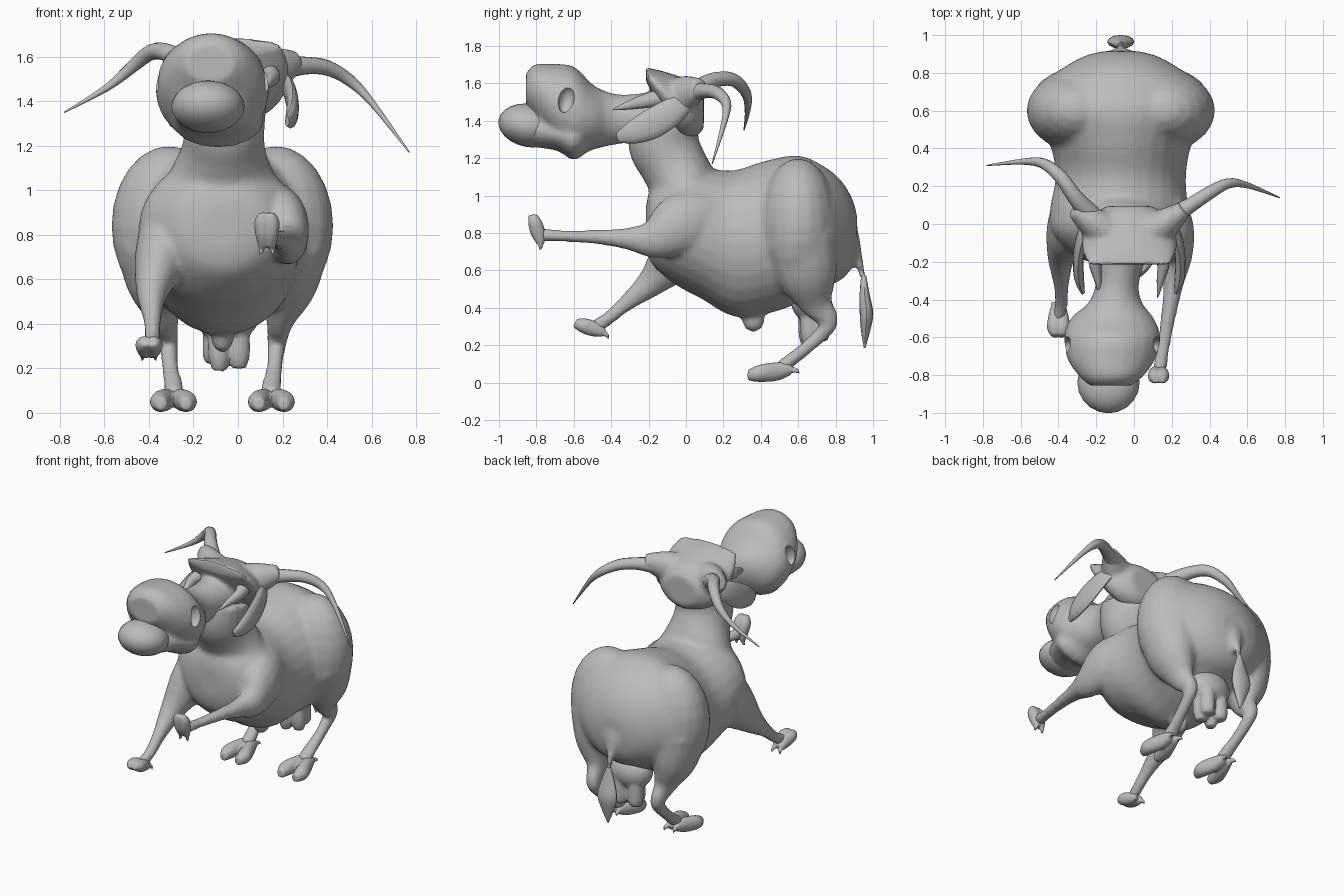
import bpy, bmesh, math
from mathutils import Vector, Matrix

if "Cube" in bpy.data.objects:
    bpy.data.objects.remove(bpy.data.objects["Cube"])

MID = -0.07        # symmetry plane of the torso
BROW_MID = -0.025  # symmetry plane of the turned head

hide = bpy.data.materials.new("grey hide")
hide.use_nodes = True
grey = (0.5, 0.5, 0.5, 1)
hide.diffuse_color = grey
hide.node_tree.nodes["Principled BSDF"].inputs["Base Color"].default_value = grey


def spline(keys, steps):
    """Catmull-Rom through rows of numbers."""
    rows = [Vector(k) for k in keys]
    out = []
    for i in range(len(rows) - 1):
        a, b, c, d = rows[max(i - 1, 0)], rows[i], rows[i + 1], rows[min(i + 2, len(rows) - 1)]
        for s in range(steps):
            t = s / steps
            out.append(b + (c - a) * t / 2 + (a * 2 - b * 5 + c * 4 - d) * t * t / 2
                       + (b * 3 - a - c * 3 + d) * t ** 3 / 2)
    return out + [rows[-1]]


def loft(bm, keys, ref=(1, 0, 0), sides=16, steps=4, flat=None):
    """Closed skin over oval rings; each key is x, y, z, half width, half height."""
    rows = spline([tuple(k) + (k[3],) if len(k) == 4 else k for k in keys], steps)
    spine = [Vector(r[:3]) for r in rows]
    rings, made = [], []
    for i, r in enumerate(rows):
        t = Vector(flat) if flat else spine[min(i + 1, len(rows) - 1)] - spine[max(i - 1, 0)]
        t.normalize()
        side = Vector(ref)
        side = (side - t * side.dot(t)).normalized()
        up = t.cross(side)
        ring = []
        for k in range(sides):
            a = math.tau * k / sides
            ring.append(bm.verts.new(spine[i] + side * math.cos(a) * max(r[3], .003)
                                     + up * math.sin(a) * max(r[4], .003)))
        rings.append(ring)
    for p, q in zip(rings, rings[1:]):
        for k in range(sides):
            made.append(bm.faces.new((p[k], p[k - 1], q[k - 1], q[k])))
    made += [bm.faces.new(rings[0]), bm.faces.new(rings[-1][::-1])]
    bmesh.ops.recalc_face_normals(bm, faces=made)


def ball(bm, centre, radii, tilt=0):
    """Ellipsoid, tilted about the x axis."""
    m = Matrix.Translation(centre) @ Matrix.Rotation(tilt, 4, 'X') @ Matrix.Diagonal((*radii, 1))
    bmesh.ops.create_uvsphere(bm, u_segments=20, v_segments=12, radius=1, matrix=m)


def finish(name, bm, voxel=0, rounds=5, cutter=None):
    """Turn the mesh into an object, optionally melting its parts together."""
    mesh = bpy.data.meshes.new(name)
    bm.to_mesh(mesh)
    bm.free()
    ob = bpy.data.objects.new(name, mesh)
    bpy.context.collection.objects.link(ob)
    mesh.materials.append(hide)
    bpy.context.view_layer.objects.active = ob
    ob.select_set(True)
    if voxel:
        mod = ob.modifiers.new("melt", 'REMESH')
        mod.mode, mod.voxel_size = 'VOXEL', voxel
        if cutter:
            cut = ob.modifiers.new("hollows", 'BOOLEAN')
            cut.operation, cut.object = 'DIFFERENCE', cutter
        soft = ob.modifiers.new("soften", 'SMOOTH')
        soft.factor, soft.iterations = 0.5, rounds
        for m in list(ob.modifiers):
            bpy.ops.object.modifier_apply(modifier=m.name)
    bpy.ops.object.shade_smooth_by_angle(angle=math.radians(40))
    ob.select_set(False)
    return ob


# Torso, neck, haunches, tail root and all four legs melted into one skin
bm = bmesh.new()
loft(bm, [(MID, -.215, .84, .08, .1), (MID, -.18, .84, .22, .21), (-.08, -.05, .83, .35, .31),
          (-.08, .08, .8, .365, .35), (MID, .25, .745, .345, .39), (MID, .42, .775, .375, .41),
          (MID, .6, .82, .465, .395), (MID, .74, .83, .425, .325), (MID, .83, .815, .3, .265),
          (MID, .89, .8, .19, .18), (MID, .915, .8, .09, .09)], sides=28, flat=(0, 1, 0))
loft(bm, [(MID, .02, .85, .31, .21), (MID, .0, .98, .29, .2), (MID, -.025, 1.08, .235, .18),
          (-.065, -.075, 1.18, .19, .18), (-.06, -.12, 1.28, .18, .19),
          (-.05, -.11, 1.4, .18, .18)], sides=20)
ball(bm, (MID, .36, .335), (.05, .06, .065))
loft(bm, [(MID, .8, .84, .16, .12), (MID, .865, .76, .1, .07), (MID, .915, .67, .038, .03),
          (MID, .945, .57, .018, .018), (MID, .955, .5, .018, .018)])
ball(bm, (MID, .805, .6), (.035, .05, .045))
for s in (-1, 1):
    ball(bm, (MID + s * .24, .6, .84), (.26, .21, .36))
    loft(bm, [(MID + s * x, y, z, w, h) for x, y, z, w, h in (
        (.28, .61, .75, .21, .21), (.29, .65, .57, .14, .165), (.26, .7, .42, .065, .09),
        (.245, .765, .32, .045, .05), (.235, .67, .21, .037, .037), (.22, .56, .12, .045, .037),
        (.22, .5, .075, .05, .04))])
loft(bm, [(.14, .1, .87, .13, .17), (.2, -.03, .84, .12, .17), (.225, -.17, .77, .085, .11),
          (.21, -.31, .77, .055, .06), (.18, -.5, .78, .04, .037), (.15, -.68, .785, .035, .032),
          (.135, -.78, .79, .04, .04)])
loft(bm, [(-.28, .1, .87, .14, .17), (-.34, -.03, .71, .125, .16), (-.385, -.17, .55, .075, .085),
          (-.385, -.32, .425, .042, .045), (-.385, -.42, .34, .035, .037),
          (-.4, -.5, .29, .035, .04)])
finish("body", bm, .016, 7)

# Nostril cutter
bm = bmesh.new()
for s in (-1, 1):
    ball(bm, (-.12 + s * .235, -.64, 1.51), (.045, .042, .07), -.2)
nostrils = finish("nostril_cutter", bm)
nostrils.hide_render = True

# Head: skull rising to a brow visor, horn roots, bridge, broad muzzle and jaw
bm = bmesh.new()
loft(bm, [(BROW_MID, -.215, 1.65, .22, .035), (BROW_MID, -.14, 1.57, .25, .1),
          (BROW_MID, -.04, 1.48, .245, .16), (BROW_MID, .04, 1.46, .205, .15),
          (BROW_MID, .095, 1.455, .12, .1)], sides=24, flat=(0, 1, 0))
for s in (-1, 1):
    loft(bm, [(BROW_MID + s * .08, -.06, 1.51, .12, .12), (BROW_MID + s * .2, .01, 1.55, .08, .095),
              (BROW_MID + s * .29, .08, 1.58, .045, .05)], ref=(0, 1, 0))
loft(bm, [(-.05, -.05, 1.44, .16, .16), (-.07, -.2, 1.42, .125, .135), (-.09, -.33, 1.41, .115, .13),
          (-.1, -.42, 1.41, .145, .145), (-.115, -.5, 1.42, .22, .175), (-.115, -.6, 1.45, .255, .24),
          (-.12, -.72, 1.5, .23, .205), (-.12, -.81, 1.56, .165, .14),
          (-.125, -.855, 1.57, .11, .085)], sides=24, flat=(0, 1, 0))
loft(bm, [(-.09, -.52, 1.34, .15, .1), (-.09, -.6, 1.31, .205, .12), (-.105, -.69, 1.33, .185, .09),
          (-.135, -.84, 1.36, .14, .095), (-.135, -.92, 1.375, .1, .07)], flat=(0, 1, 0))
finish("head", bm, .014, 5, nostrils)
bpy.data.objects.remove(nostrils)

# Bulging lower lip
bm = bmesh.new()
ball(bm, (-.135, -.84, 1.375), (.165, .165, .115), -.2)
finish("lower_lip", bm)

# Horns, each with its own sweep
horns = {"left_horn": [(.2, .04, 1.55, .055), (.3, .1, 1.56, .04), (.4, .165, 1.55, .035),
                       (.5, .215, 1.495, .027), (.6, .205, 1.395, .016), (.77, .14, 1.17, .003)],
         "right_horn": [(-.23, .05, 1.56, .055), (-.31, .14, 1.615, .042), (-.39, .25, 1.62, .036),
                        (-.48, .32, 1.55, .028), (-.59, .33, 1.46, .016), (-.78, .31, 1.35, .003)]}
for name, path in horns.items():
    bm = bmesh.new()
    loft(bm, path, ref=(0, 0, 1), sides=12)
    finish(name, bm)

# Drooping ears and pointed eyelids
for s, word in ((1, "left"), (-1, "right")):
    bm = bmesh.new()
    loft(bm, [(BROW_MID + s * x, y, z, w, h) for x, y, z, w, h in (
        (.2, .02, 1.53, .02, .04), (.25, -.06, 1.46, .025, .07), (.27, -.18, 1.385, .028, .08),
        (.265, -.29, 1.335, .026, .06), (.245, -.365, 1.31, .01, .025))], sides=12)
    finish(word + "_ear", bm)
    bm = bmesh.new()
    loft(bm, [(BROW_MID + s * x, y, z, w, h) for x, y, z, w, h in (
        (.15, -.1, 1.53, .05, .05), (.18, -.2, 1.51, .035, .04), (.165, -.3, 1.485, .02, .025),
        (.15, -.39, 1.46, .003, .003))], sides=12)
    finish(word + "_eyelid", bm)


def hoof(name, centre, pitch, length, splay, size):
    """Two splayed toes and two dewclaws; toes point forward before pitching up."""
    bm = bmesh.new()
    for s in (-1, 1):
        loft(bm, [(s * .02, .07, .02, .03, .03), (s * (.025 + splay * .3), 0, .01, .042, .05),
                  (s * (.03 + splay), -length * .6, 0, .047, .047),
                  (s * (.025 + splay), -length, -.01, .025, .028)], sides=12, flat=(0, 1, 0))
        loft(bm, [(s * .025, .07, .02, .018), (s * .035, .1, .015, .014),
                  (s * .035, .12, -.005, .003)], sides=8)
    bm.transform(Matrix.Translation(centre) @ Matrix.Rotation(pitch, 4, 'X') @ Matrix.Scale(size, 4))
    finish(name, bm, .008, 3)


hoof("left_hind_hoof", (MID + .22, .49, .05), 0, .16, .03, 1)
hoof("right_hind_hoof", (MID - .22, .49, .05), 0, .16, .03, 1)
hoof("left_fore_hoof", (.13, -.8, .8), -1.45, .125, -.005, .8)
hoof("right_fore_hoof", (-.4, -.5, .28), -.5, .12, -.005, .85)

# Udder with four teats
bm = bmesh.new()
ball(bm, (-.05, .67, .44), (.15, .11, .12))
for x, y, low in ((-.085, .65, .19), (.005, .66, .2), (-.11, .71, .22), (.0, .72, .22)):
    loft(bm, [(x, y, .42, .045), (x, y, .32, .05), (x, y, .25, .048), (x, y, low, .032)], sides=12)
finish("udder", bm, .012, 3)

# Spindle tuft on the tail
bm = bmesh.new()
loft(bm, [(MID, .95, .57, .014, .014), (MID, .955, .47, .05, .027), (MID, .965, .37, .072, .036),
          (MID, .96, .28, .045, .025), (MID, .955, .185, .004, .004)], sides=12)
finish("tail_tuft", bm)
